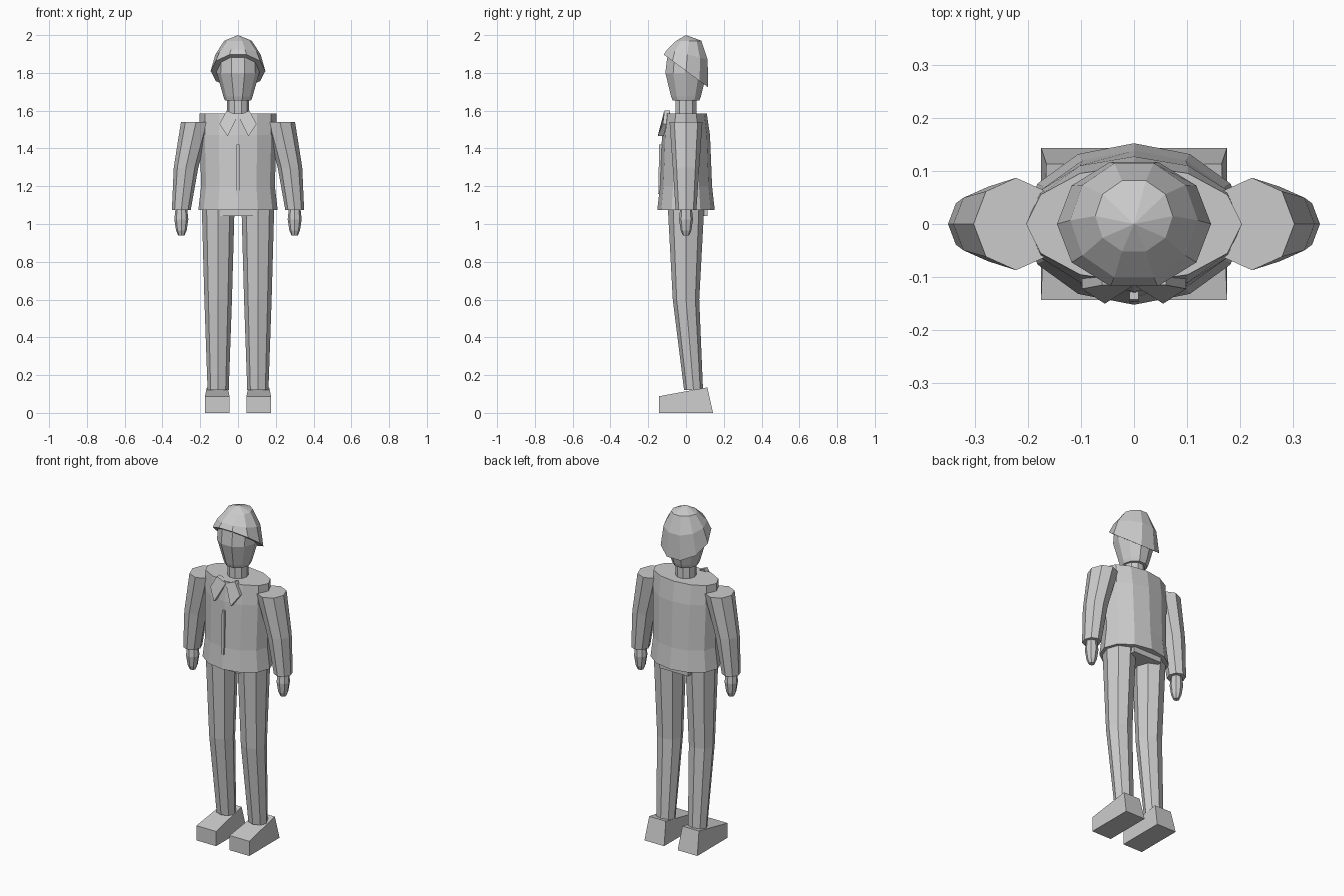
import bpy, math

cube = bpy.data.objects.get("Cube")
if cube:
    bpy.data.objects.remove(cube, do_unlink=True)

GREY = (0.6, 0.6, 0.6, 1)
mat = bpy.data.materials.new("light grey")
mat.use_nodes = True
mat.diffuse_color = GREY
mat.node_tree.nodes["Principled BSDF"].inputs["Base Color"].default_value = GREY


def build(name, verts, faces):
    mesh = bpy.data.meshes.new(name)
    mesh.from_pydata(verts, [], faces)
    mesh.materials.append(mat)
    obj = bpy.data.objects.new(name, mesh)
    bpy.context.collection.objects.link(obj)
    return obj


def loft(name, sides, rings, turn=0.0, apex=None):
    """Skin rings of (cx, cy, z, rx, ry, slope), listed bottom to top."""
    verts = []
    for cx, cy, z, rx, ry, slope in rings:
        for i in range(sides):
            a = math.tau * (i + turn) / sides
            y = ry * math.sin(a)
            verts.append((cx + rx * math.cos(a), cy + y, z + slope * y))
    faces = [tuple(reversed(range(sides)))]
    for r in range(len(rings) - 1):
        for i in range(sides):
            a, b = r * sides + i, r * sides + (i + 1) % sides
            faces.append((a, b, b + sides, a + sides))
    top = (len(rings) - 1) * sides
    if apex:
        verts.append(apex)
        faces += [(top + i, top + (i + 1) % sides, len(verts) - 1) for i in range(sides)]
    else:
        faces.append(tuple(range(top, top + sides)))
    return build(name, verts, faces)


def prism(name, front, back):
    """Join two matching outlines into a solid."""
    n = len(front)
    faces = [tuple(range(n)), tuple(reversed(range(n, 2 * n)))]
    faces += [((i + 1) % n, i, n + i, n + (i + 1) % n) for i in range(n)]
    return build(name, front + back, faces)


def rect(x0, x1, z0, z1, y0, y1):
    """Rectangle whose y runs from y0 at the bottom to y1 at the top."""
    return [(x0, y0, z0), (x1, y0, z0), (x1, y1, z1), (x0, y1, z1)]


# Jacket with flared hem
loft("jacket", 12, [(0, 0, 1.075, .21, .152, 0), (0, 0, 1.2, .195, .138, 0),
                    (0, 0, 1.47, .203, .127, 0), (0, 0, 1.585, .203, .11, 0)])
prism("jacket_placket", rect(-.008, .008, 1.16, 1.42, -.147, -.142),
      rect(-.008, .008, 1.16, 1.42, -.12, -.12))
prism("pelvis", rect(-.095, .095, 1.043, 1.1, -.09, -.09),
      rect(-.095, .095, 1.043, 1.1, .115, .115))

# Neck, head and tilted cap of hair
loft("neck", 10, [(0, 0, 1.56, .058, .058, 0), (0, 0, 1.67, .058, .058, 0)])
loft("head", 10, [(0, 0, 1.655, .07, .075, 0), (0, 0, 1.675, .077, .083, 0),
                  (0, 0, 1.8, .113, .115, 0), (0, 0, 1.88, .11, .105, 0),
                  (0, 0, 1.95, .06, .06, 0)])
loft("hair", 10, [(0, 0, 1.81, .145, .123, -.74), (0, .007, 1.897, .12, .113, -.25),
                  (0, .015, 1.97, .073, .07, 0)], apex=(0, 0, 2.0))

for side, s in (("left", 1), ("right", -1)):
    # Sleeves and hands
    loft(side + "_sleeve", 8, [(s * .3, 0, 1.075, .05, .055, 0),
                               (s * .275, 0, 1.3, .065, .07, 0),
                               (s * .222, 0, 1.54, .08, .087, 0)])
    loft(side + "_hand", 8, [(s * .3, 0, .94, .017, .017, 0), (s * .3, 0, .965, .028, .028, 0),
                             (s * .3, 0, 1.025, .037, .037, 0), (s * .3, 0, 1.09, .03, .03, 0)])
    # Trouser legs, bent slightly at the knee
    loft(side + "_leg", 8, [(s * .105, .04, .12, .056, .05, 0),
                            (s * .105, 0, .6, .073, .07, 0),
                            (s * .105, 0, 1.1, .087, .097, 0)])
    # Wedge shoes
    x0, x1 = sorted((s * .045, s * .175))
    sole_to_top = rect(x0, x1, 0, .088, -.143, -.143)
    heel = rect(x0, x1, 0, .135, .143, .113)
    heel[2] = (x1 - .01, .113, .135)
    heel[3] = (x0 + .01, .113, .135)
    prism(side + "_shoe", sole_to_top, heel)
    # Pointed collar flap
    flap = [(0, -.115, 1.575), (s * .055, -.15, 1.465), (s * .098, -.122, 1.53),
            (s * .06, -.115, 1.6)]
    if s < 0:
        flap.reverse()
    prism(side + "_collar", flap, [(x, y + .03, z) for x, y, z in flap])
